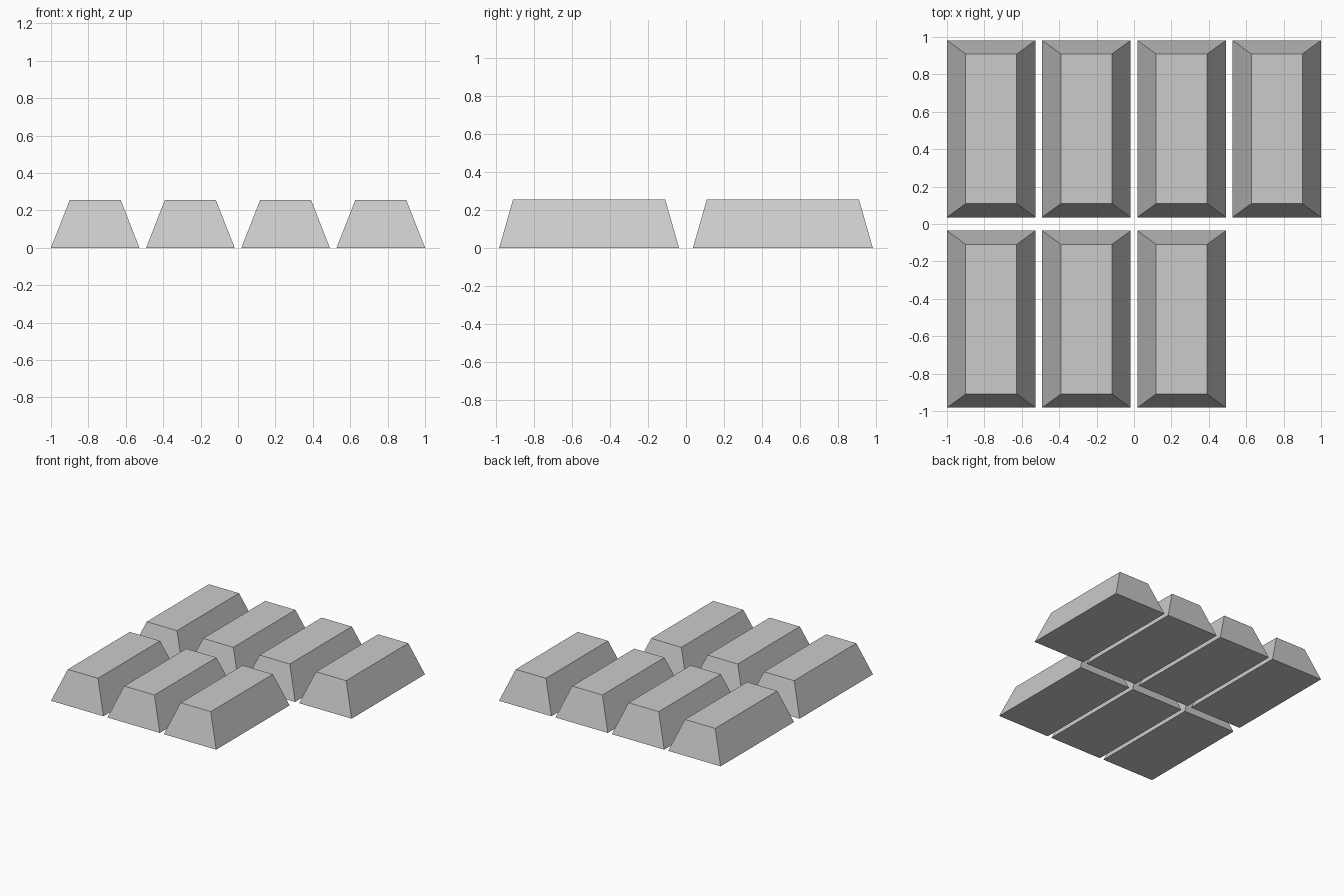
import bpy, bmesh

if "Cube" in bpy.data.objects:
    bpy.data.objects.remove(bpy.data.objects["Cube"])

# Ingot dimensions and grid spacing
BASE = (0.473, 0.946)
TOP = (0.273, 0.80)
HEIGHT = 0.255
PITCH = (0.509, 1.018)


def ingot_mesh():
    # Cube with its top face narrowed to form a tapered bar
    mesh = bpy.data.meshes.new("ingot")
    bm = bmesh.new()
    bmesh.ops.create_cube(bm, size=1)
    for v in bm.verts:
        size = TOP if v.co.z > 0 else BASE
        v.co.x *= size[0]
        v.co.y *= size[1]
        v.co.z = HEIGHT if v.co.z > 0 else 0
    bm.to_mesh(mesh)
    bm.free()
    return mesh


# Back row of four ingots, front row of three
mesh = ingot_mesh()
for row_name, row, count in (("front", -0.5, 3), ("back", 0.5, 4)):
    for col in range(count):
        ingot = bpy.data.objects.new(f"{row_name}_ingot_{col + 1}", mesh)
        ingot.location = ((col - 1.5) * PITCH[0], row * PITCH[1], 0)
        bpy.context.collection.objects.link(ingot)
